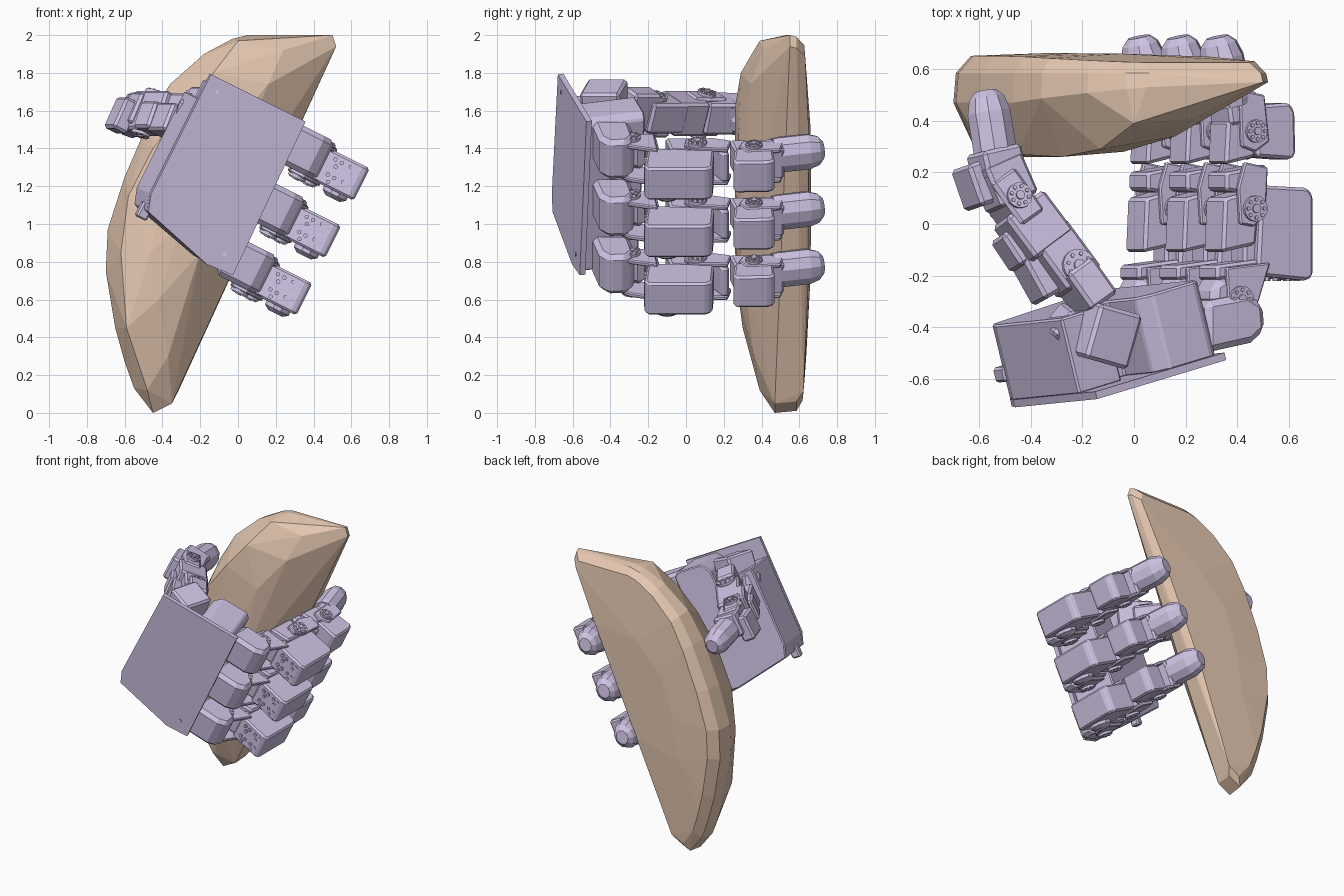
import bpy, bmesh, math
from mathutils import Matrix, Vector

if "Cube" in bpy.data.objects:
    bpy.data.objects.remove(bpy.data.objects["Cube"])

def material(name, c):
    m = bpy.data.materials.new(name)
    m.diffuse_color = (*c, 1)
    m.use_nodes = True
    m.node_tree.nodes["Principled BSDF"].inputs["Base Color"].default_value = m.diffuse_color
    return m

LILAC = material("lilac", (0.63, 0.55, 0.78))
TAN = material("tan", (0.80, 0.59, 0.45))

# Hand frame: local x along the palm, y depth, z across the fingers
H = Matrix(((.894, 0, .447), (0, 1, 0), (-.447, 0, .894))).to_4x4()
V = Vector((.447, 0, .894))

def finish(name, bm, mat=LILAC, M=None, bevel=0):
    bmesh.ops.recalc_face_normals(bm, faces=bm.faces)
    me = bpy.data.meshes.new(name)
    bm.to_mesh(me)
    bm.free()
    if M is not None:
        me.transform(M)
    me.materials.append(mat)
    ob = bpy.data.objects.new(name, me)
    bpy.context.collection.objects.link(ob)
    if bevel:
        b = ob.modifiers.new("bevel", 'BEVEL')
        b.width, b.segments, b.limit_method = bevel, 1, 'ANGLE'
    return ob

def rings(bm, a, b):
    """Close two matching point loops into a solid."""
    a = [bm.verts.new(p) for p in a]
    b = [bm.verts.new(p) for p in b]
    n = len(a)
    bm.faces.new(a)
    bm.faces.new(b[::-1])
    for i in range(n):
        bm.faces.new((a[i], b[i], b[(i + 1) % n], a[(i + 1) % n]))

def prism(name, pts, z0, z1, M, bevel=0.012):
    bm = bmesh.new()
    rings(bm, [(x, y, z0) for x, y in pts], [(x, y, z1) for x, y in pts])
    return finish(name, bm, M=M, bevel=bevel)

def hull(name, pts, mat=LILAC, M=None):
    bm = bmesh.new()
    for p in pts:
        bm.verts.new(p)
    r = bmesh.ops.convex_hull(bm, input=bm.verts)
    bmesh.ops.delete(bm, geom=list({g for g in r['geom_interior'] + r['geom_unused']
                                    if isinstance(g, bmesh.types.BMVert)}), context='VERTS')
    bmesh.ops.dissolve_limit(bm, angle_limit=0.02, verts=bm.verts, edges=bm.edges)
    return finish(name, bm, mat, M)

def cyl(bm, c, r, h, n=16, rot=None):
    M = Matrix.Translation(c) @ (rot or Matrix())
    bmesh.ops.create_cone(bm, cap_ends=True, segments=n, radius1=r, radius2=r, depth=h, matrix=M)

def joint(name, x, y, z, M, r=0.055, side=1):
    """Servo horn: disc with a raised hub and a ring of screws."""
    bm = bmesh.new()
    cyl(bm, (x, y, z), r, .02)
    cyl(bm, (x, y, z + side * .012), r * .35, .014, 10)
    for i in range(8):
        a = i * math.pi / 4
        cyl(bm, (x + r * .7 * math.cos(a), y + r * .7 * math.sin(a), z + side * .011), .008, .01, 6)
    return finish(name, bm, M=M)

def fingertip(name, a, b, w, t, M):
    """Low-poly rounded tip running from a to b."""
    a, b = Vector(a), Vector(b)
    ax = (b - a).normalized()
    s = ax.cross(Vector((0, 0, 1))).normalized()
    u = s.cross(ax)
    pts = []
    for f, k in ((0, .95), (.1, 1), (.7, 1), (.9, .82), (1, .5)):
        for i in range(10):
            g = math.tau * (i + .5) / 10
            pts.append(a.lerp(b, f) + s * t * k * math.cos(g) + u * w * k * math.sin(g))
    hull(name, pts, M=M)

# Half-moon object held by the hand
outline = [(-.45, .0), (-.55, .13), (-.60, .27), (-.65, .45), (-.70, .75), (-.69, .97), (-.60, 1.25),
           (-.47, 1.55), (-.36, 1.74), (-.18, 1.9), (-.03, 1.98), (.05, 2.0), (.50, 2.0),
           (.52, 1.94), (.33, 1.55), (-.05, .75), (-.35, .05)]
front = [(-.48, .39, .12), (-.59, .30, .45), (-.62, .30, .85), (-.58, .29, 1.15), (-.45, .27, 1.4),
         (-.28, .26, 1.62), (-.13, .29, 1.8), (.0, .39, 1.97), (-.30, .26, 1.0), (-.42, .28, .6),
         (-.46, .26, .85), (-.04, .28, 1.5), (.16, .34, 1.74), (-.2, .29, .85), (-.02, .33, 1.82),
         (.24, .41, 1.92), (-.37, .36, .3)]
pts = list(front)
for x, z in outline:
    e = max(0, min(1, x + z * .5 - .3))
    end = abs(z - 1.05) ** 3
    pts.append((x, .47 + .08 * e, z))
    pts.append((-.05 + (x + .05) * .985, .585, 1.08 + (z - 1.08) * .99))
    pts.append((-.02 + (x + .02) * .9, .652 - .03 * end, 1.1 + (z - 1.1) * .94))
pts += [(-.35, .662, 1.0), (-.25, .662, 1.3), (-.40, .658, .7), (-.05, .66, 1.5)]
hull("half_moon_block", pts, TAN)

# Palm: tilted back plate and deeper body
def palm(name, outline, d0, d1, bevel):
    def at(p, q, d):
        return (p - .26 * d, -.53 + (p + .38) * .27 + (q - 1.54) * .045 + .966 * d, q)
    bm = bmesh.new()
    rings(bm, [at(p, q, d0) for p, q in outline], [at(p, q, d1) for p, q in outline])
    return finish(name, bm, M=H, bevel=bevel)

palm("palm_back_plate", [(-.93, 1.54), (-.37, 1.54), (-.35, .64), (-.5, .63), (-.90, .74), (-.93, .83)], 0, .03, 0)
palm("palm_body", [(-.93, .83), (-.90, .74), (-.5, .64), (-.39, .64), (-.39, 1.5), (-.42, 1.53), (-.60, 1.53),
                   (-.65, 1.47), (-.65, 1.24), (-.74, 1.24), (-.74, 1.39), (-.93, 1.40)], .025, .33, .008)
palm("palm_peg", [(-.92, .69), (-.86, .69), (-.86, .78), (-.92, .78)], .1, .16, .01)
bm = bmesh.new()
rotx = Matrix.Rotation(math.pi / 2, 4, 'X')
for p, q, y in ((-.86, 1.47, -.658), (-.44, .72, -.58)):
    cyl(bm, (p, y, q), .012, .012, 8, rotx)
finish("palm_screws", bm, M=H)

# Three identical curled fingers
def finger(i, q):
    M = H @ Matrix.Translation((0, 0, q))
    n = f"finger_{i}_"
    prism(n + "base_motor", [(-.44, -.50), (-.24, -.46), (-.18, -.41), (-.19, -.31), (-.26, -.27), (-.44, -.30)],
          -.09, .14, M, .025)
    prism(n + "knuckle_cover", [(-.40, -.32), (-.30, -.32), (-.27, -.23), (-.34, -.2), (-.39, -.23)], -.08, .10, M, .03)
    # knuckle bracket
    prism(n + "lower_crossbar", [(-.37, -.22), (-.13, -.17), (-.13, -.13), (-.37, -.16)], -.085, .085, M)
    for s in (-1, 1):
        z0, z1 = sorted((s * .085, s * .11))
        prism(n + "lower_bracket", [(-.33, -.33), (-.25, -.35), (-.2, -.30), (-.15, -.15), (-.34, -.17)], z0, z1, M, .006)
        joint(n + "lower_joint", -.28, -.29, s * .115, M, .05, s)
        prism(n + "middle_bracket", [(-.28, .0), (-.22, -.01), (-.17, .04), (-.16, .22), (-.26, .24), (-.29, .14)],
              z0, z1, M, .006)
        joint(n + "middle_joint", -.22, .06, s * .115, M, .05, s)
        prism(n + "upper_bracket", [(-.27, .30), (-.21, .28), (-.15, .32), (-.17, .50), (-.28, .52)],
              z0 * .92, z1 * .92, M, .006)
        joint(n + "upper_joint", -.21, .36, s * .105, M, .045, s)
    # proximal motors
    prism(n + "proximal_motor", [(-.20, -.20), (.02, -.22), (.045, -.20), (.045, .11), (.02, .14), (-.18, .15)], -.095, .095, M)
    prism(n + "proximal_inner_motor", [(-.345, -.11), (-.2, -.08), (-.18, .10), (-.22, .13), (-.335, .10)], -.085, .085, M)
    prism(n + "proximal_neck", [(-.24, -.16), (-.14, -.16), (-.14, .0), (-.24, .0)], -.06, .06, M)
    hull(n + "side_bump", [(-.06 + .07 * math.cos(a * .628) * k, -.1 + .08 * math.sin(a * .628) * k, z)
                           for a in range(10) for k, z in ((1, -.09), (1, -.115), (.6, -.135))], M=M)
    # screw clusters on the front of the motor
    bm = bmesh.new()
    for px in (-.12, -.03):
        for pz in (-.045, .045):
            for k in range(3):
                a = k * 2.09 + .5
                cyl(bm, (px + .022 * math.cos(a), -.209, pz + .022 * math.sin(a)), .012, .025, 6, rotx)
    finish(n + "motor_screws", bm, M=M)
    # distal section
    prism(n + "middle_crossbar", [(-.33, .13), (-.27, .12), (-.15, .19), (-.15, .23), (-.33, .20)], -.085, .085, M)
    prism(n + "distal_motor", [(-.20, .26), (-.05, .25), (-.03, .27), (-.035, .44), (-.06, .47), (-.2, .46)], -.09, .095, M)
    prism(n + "distal_inner_motor", [(-.33, .23), (-.2, .26), (-.2, .40), (-.32, .40)], -.08, .08, M)
    prism(n + "tip_mount", [(-.31, .38), (-.18, .40), (-.20, .52), (-.33, .51)], -.09, .09, M)
    fingertip(n + "tip", (-.27, .46, .015), (-.335, .725, .015), .10, .085, M)

for i, q in enumerate((1.375, 1.035, .695)):
    finger(i + 1, q)

# Thumb: chain of motor boxes in the hand's tilted frame
def link(name, a, b, w, t, z=1.585, bevel=.014):
    a, b = Vector((*a, z)), Vector((*b, z))
    y = (b - a)
    L = y.length
    y.normalize()
    x = y.cross(V).normalized()
    up = x.cross(y)
    M = Matrix((x, y, up)).transposed().to_4x4()
    M.translation = (a + b) / 2
    prism(name, [(-w / 2, -L / 2), (w / 2, -L / 2), (w / 2, L / 2), (-w / 2, L / 2)], -t / 2, t / 2, M, bevel)
    return M

link("thumb_base_motor", (-.15, -.53), (-.09, -.32), .19, .22, 1.63)
link("thumb_base_side_motor", (-.28, -.46), (-.20, -.36), .16, .16, 1.56)
link("thumb_base_bracket", (-.14, -.32), (-.24, -.18), .13, .21, 1.61)
M = link("thumb_lower_motor", (-.21, -.23), (-.35, -.04), .17, .17)
joint("thumb_lower_joint", .0, -.06, .10, M, .065)
joint("thumb_lower_joint_under", .0, -.06, -.095, M, .055, -1)
link("thumb_lower_side_motor", (-.32, -.28), (-.42, -.10), .12, .16, 1.55)
M = link("thumb_middle_motor", (-.33, -.10), (-.45, .06), .20, .19)
link("thumb_middle_side_motor", (-.43, -.16), (-.51, -.04), .07, .15, 1.57)
M = link("thumb_upper_bracket", (-.42, .00), (-.54, .17), .12, .22)
joint("thumb_upper_joint", 0, 0, .115, M, .05)
joint("thumb_upper_joint_under", 0, 0, -.115, M, .05, -1)
link("thumb_upper_motor", (-.47, .08), (-.54, .24), .17, .18)
M = link("thumb_distal_motor", (-.585, .07), (-.64, .23), .09, .18, 1.575)
link("thumb_tip_mount", (-.52, .18), (-.545, .29), .17, .17)
fingertip("thumb_tip", (-.53, .23, 1.57), (-.575, .515, 1.54), .095, .088, None)
